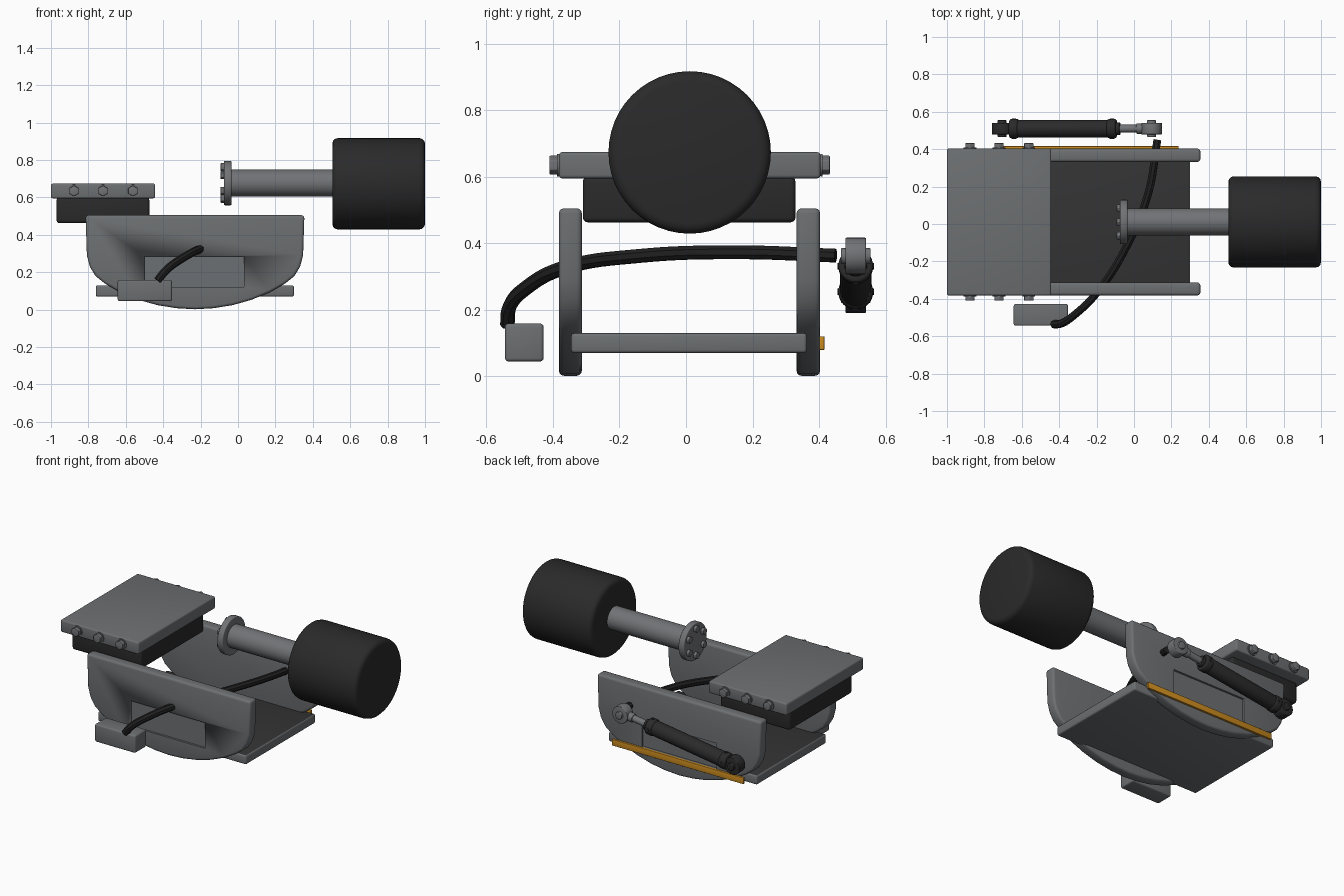
import bpy, bmesh, math
from mathutils import Vector

if "Cube" in bpy.data.objects:
    bpy.data.objects.remove(bpy.data.objects["Cube"])


def material(name, color):
    m = bpy.data.materials.new(name)
    m.use_nodes = True
    m.diffuse_color = (*color, 1)
    m.node_tree.nodes["Principled BSDF"].inputs["Base Color"].default_value = (*color, 1)
    return m


STEEL = material("steel grey", (0.152, 0.161, 0.168))
SHAFT = material("shaft grey", (0.165, 0.17, 0.18))
RUBBER = material("rubber black", (0.023, 0.023, 0.023))
DARK = material("dark floor", (0.034, 0.034, 0.034))
CABLE = material("cable black", (0.014, 0.014, 0.014))
ORANGE = material("orange", (0.6, 0.26, 0.014))
MID_Y = 0.011


def activate(name, data):
    ob = bpy.data.objects.new(name, data)
    bpy.context.collection.objects.link(ob)
    bpy.ops.object.select_all(action="DESELECT")
    bpy.context.view_layer.objects.active = ob
    ob.select_set(True)
    return ob


def finish(ob, mat, bevel=0, segments=3):
    """Colour, round and smooth the active object."""
    ob.data.materials.append(mat)
    if bevel:
        b = ob.modifiers.new("Bevel", "BEVEL")
        b.width, b.segments, b.limit_method = bevel, segments, "ANGLE"
        b.angle_limit = math.radians(40)
        bpy.ops.object.modifier_apply(modifier=b.name)
    bpy.ops.object.shade_smooth_by_angle(angle=math.radians(35))
    return ob


def from_bmesh(name, bm, mat, bevel):
    me = bpy.data.meshes.new(name)
    bm.to_mesh(me)
    bm.free()
    return finish(activate(name, me), mat, bevel)


def box(name, lo, hi, mat, bevel=0.01):
    lo, hi = Vector(lo), Vector(hi)
    bm = bmesh.new()
    bmesh.ops.create_cube(bm, size=1)
    for v in bm.verts:
        v.co = (lo + hi) / 2 + v.co * (hi - lo)
    return from_bmesh(name, bm, mat, bevel)


def rod(name, a, b, radius, mat, sides=32, bevel=0):
    a, b = Vector(a), Vector(b)
    bm = bmesh.new()
    bmesh.ops.create_cone(bm, cap_ends=True, segments=sides, radius1=radius,
                          radius2=radius, depth=(b - a).length)
    rot = (b - a).to_track_quat("Z", "Y")
    for v in bm.verts:
        v.co = (a + b) / 2 + rot @ v.co
    return from_bmesh(name, bm, mat, bevel)


def side_plate(name, y0, y1, face_y):
    """Tub-shaped plate with a shallow recessed panel on its outer face."""
    half = [(0.585, 0.505), (0.578, 0.29), (0.562, 0.23), (0.532, 0.18), (0.482, 0.14),
            (0.4, 0.093), (0.3, 0.052), (0.2, 0.024), (0.1, 0.008)]
    outline = half + [(0, 0.002)] + [(-x, z) for x, z in reversed(half)]
    bm = bmesh.new()
    face = bm.faces.new([bm.verts.new((x - 0.23, y0, z)) for x, z in outline])
    new = bmesh.ops.extrude_face_region(bm, geom=[face])["geom"]
    for v in new:
        if isinstance(v, bmesh.types.BMVert):
            v.co.y = y1
    bmesh.ops.recalc_face_normals(bm, faces=bm.faces)
    plate = from_bmesh(name, bm, STEEL, 0.015)
    cutter = box("panel_cutter", (-0.5, face_y - 0.013, 0.12),
                 (0.032, face_y + 0.013, 0.285), STEEL, 0)
    cutter.hide_render = True
    bpy.context.view_layer.objects.active = plate
    cut = plate.modifiers.new("Panel", "BOOLEAN")
    cut.operation, cut.object = "DIFFERENCE", cutter
    bpy.ops.object.modifier_apply(modifier=cut.name)
    bpy.data.objects.remove(cutter)


# Tub: two side plates and a floor with a dark upper face
side_plate("right_side_plate", -0.382, -0.313, -0.382)
side_plate("left_side_plate", 0.332, 0.403, 0.403)
floor = box("floor_plate", (-0.76, -0.345, 0.07), (0.299, 0.363, 0.13), STEEL)
floor.data.materials.append(DARK)
for p in floor.data.polygons:
    if p.normal.z > 0.9:
        p.material_index = 1
box("orange_strip", (-0.7, 0.401, 0.08), (0.238, 0.416, 0.12), ORANGE, 0.002)

# Mount: bolted top plate over a dark pad
box("mount_plate", (-1, -0.382, 0.595), (-0.443, 0.404, 0.674), STEEL)
box("mount_pad", (-0.97, -0.31, 0.463), (-0.474, 0.329, 0.6), RUBBER, 0.015)
for side, y, out in (("right", -0.382, -1), ("left", 0.404, 1)):
    for i, x in enumerate((-0.877, -0.722, -0.562)):
        rod(f"{side}_washer_{i}", (x, y, 0.635), (x, y + out * 0.006, 0.635), 0.034, STEEL, 24)
        rod(f"{side}_bolt_{i}", (x, y, 0.635), (x, y + out * 0.028, 0.635), 0.029, SHAFT, 6, 0.003)

# Roller with flanged shaft
AXIS_Z = 0.673
rod("roller", (0.504, MID_Y, AXIS_Z), (1, MID_Y, AXIS_Z), 0.244, RUBBER, 48, 0.03)
rod("shaft", (-0.06, MID_Y, AXIS_Z + 0.004), (0.52, MID_Y, AXIS_Z + 0.004), 0.073, SHAFT, 40)
rod("shaft_flange", (-0.075, MID_Y, AXIS_Z + 0.004), (-0.035, MID_Y, AXIS_Z + 0.004),
    0.119, SHAFT, 40, 0.006)
for i in range(6):
    a = math.tau * (i + 0.5) / 6
    y, z = MID_Y + 0.085 * math.cos(a), AXIS_Z + 0.004 + 0.085 * math.sin(a)
    rod(f"flange_bolt_{i}", (-0.07, y, z), (-0.093, y, z), 0.022, SHAFT, 6, 0.003)

# Junction box and cable
box("junction_box", (-0.643, -0.544, 0.045), (-0.353, -0.428, 0.159), STEEL)
curve = bpy.data.curves.new("cable", "CURVE")
curve.dimensions, curve.bevel_depth, curve.bevel_resolution = "3D", 0.022, 2
curve.use_fill_caps, curve.resolution_u = True, 8
path = [(-0.43, -0.537, 0.155), (-0.385, -0.53, 0.21), (-0.305, -0.475, 0.27),
        (-0.2, -0.37, 0.325), (-0.05, -0.14, 0.362), (0.075, 0.16, 0.373), (0.125, 0.45, 0.363)]
spline = curve.splines.new("BEZIER")
spline.bezier_points.add(len(path) - 1)
for bp, co in zip(spline.bezier_points, path):
    bp.co = co
    bp.handle_left_type = bp.handle_right_type = "AUTO"
activate("cable", curve)
bpy.ops.object.convert(target="MESH")
finish(bpy.context.object, CABLE)

# Damper: tilted cylinder between two eyes
low, high = Vector((-0.705, 0.51, 0.245)), Vector((0.094, 0.51, 0.362))


def along(t):
    return low.lerp(high, t)


rod("damper_body", along(0.06), along(0.755), 0.047, RUBBER, 32, 0.006)
rod("damper_gland", along(0.76), along(0.79), 0.034, RUBBER, 24, 0.004)
rod("damper_rod", along(0.75), along(0.97), 0.021, SHAFT, 24)
rod("damper_rod_nut", along(0.9), along(0.95), 0.028, SHAFT, 24, 0.004)
for name, t in (("lower", 0.08), ("upper", 0.735)):
    rod(f"damper_{name}_collar", along(t - 0.03), along(t + 0.03), 0.052, RUBBER, 32, 0.01)
    for i, d in enumerate(((0, 1, 0), (0, -1, 0), (0, 0, 1), (0, 0, -1))):
        rod(f"damper_{name}_screw_{i}", along(t), along(t) + Vector(d) * 0.055, 0.01, RUBBER, 12)
for name, c, mat in (("lower", low, RUBBER), ("upper", high, SHAFT)):
    for part, r, half in (("eye", 0.055, 0.031), ("pin", 0.024, 0.045)):
        off = Vector((0, half, 0))
        rod(f"{name}_damper_{part}", c - off, c + off, r, mat, 32, 0.004)
